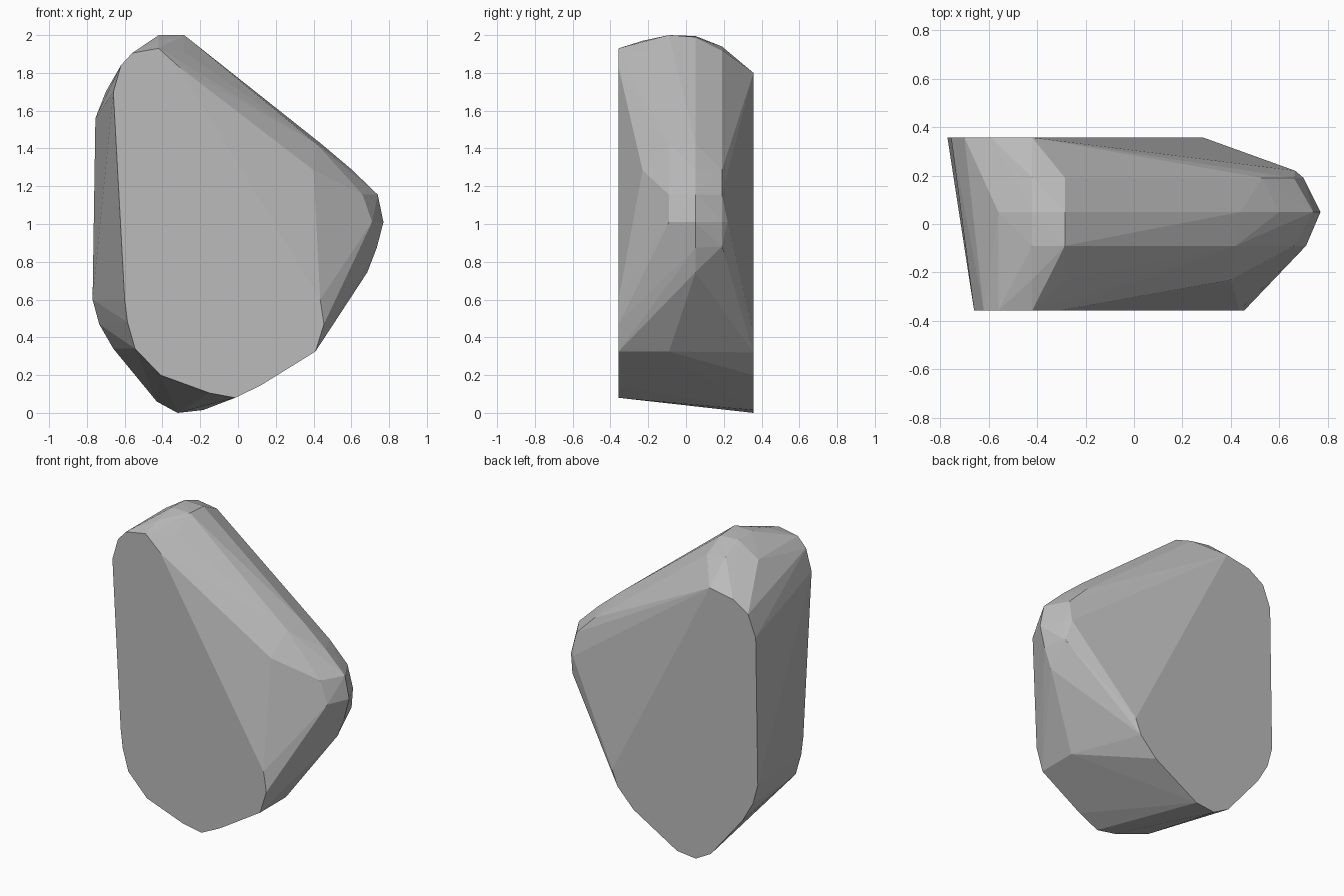
import bpy, bmesh

# Faceted boulder: (x, z) outlines on successive depth slices, wrapped by a convex hull
slices = {
    -0.357: [(-0.66, 1.70), (-0.62, 1.84), (-0.56, 1.905), (-0.42, 1.93), (-0.31, 1.83),
             (0.435, 0.60), (0.455, 0.47), (0.41, 0.325), (0.12, 0.145), (-0.015, 0.08),
             (-0.15, 0.105), (-0.41, 0.20), (-0.545, 0.34), (-0.585, 0.48), (-0.60, 0.60)],
    -0.23: [(-0.42, 1.97), (-0.285, 1.91), (0.40, 1.285)],
    -0.09: [(-0.42, 2.0), (-0.285, 2.0), (0.42, 1.42), (0.54, 1.285), (0.66, 1.155),
            (0.71, 1.01), (0.67, 0.88), (0.62, 0.745), (0.41, 0.325)],
    0.05: [(-0.56, 1.905), (-0.42, 1.995), (-0.285, 1.99), (0.44, 1.425), (0.60, 1.29),
           (0.74, 1.155), (0.77, 1.01), (0.735, 0.875), (0.685, 0.745)],
    0.19: [(-0.42, 1.94), (-0.285, 1.92), (0.53, 1.285), (0.66, 1.155), (0.70, 1.01), (0.69, 0.88)],
    0.22: [(0.665, 1.01)],
    0.357: [(-0.42, 1.80), (-0.59, 1.77), (-0.70, 1.70), (-0.755, 1.56), (-0.77, 0.60),
            (-0.735, 0.47), (-0.66, 0.34), (-0.43, 0.06), (-0.32, 0.0), (-0.185, 0.015),
            (0.13, 0.20), (0.245, 0.32), (0.285, 0.42)],
}

bm = bmesh.new()
for y, outline in slices.items():
    for x, z in outline:
        bm.verts.new((x, y, z))
hull = bmesh.ops.convex_hull(bm, input=bm.verts[:])
loose = {v for v in hull["geom_interior"] + hull["geom_unused"]
         if isinstance(v, bmesh.types.BMVert) and not v.link_faces}
bmesh.ops.delete(bm, geom=list(loose), context='VERTS')
# merge the coplanar triangles of the flat front and back
bmesh.ops.dissolve_limit(bm, angle_limit=0.01, verts=bm.verts[:], edges=bm.edges[:])
bmesh.ops.recalc_face_normals(bm, faces=bm.faces[:])

mesh = bpy.data.meshes.new("boulder")
bm.to_mesh(mesh)
bm.free()
stone = bpy.data.materials.new("stone grey")
stone.diffuse_color = (0.5, 0.5, 0.5, 1)
mesh.materials.append(stone)
boulder = bpy.data.objects.new("boulder", mesh)
bpy.context.collection.objects.link(boulder)
